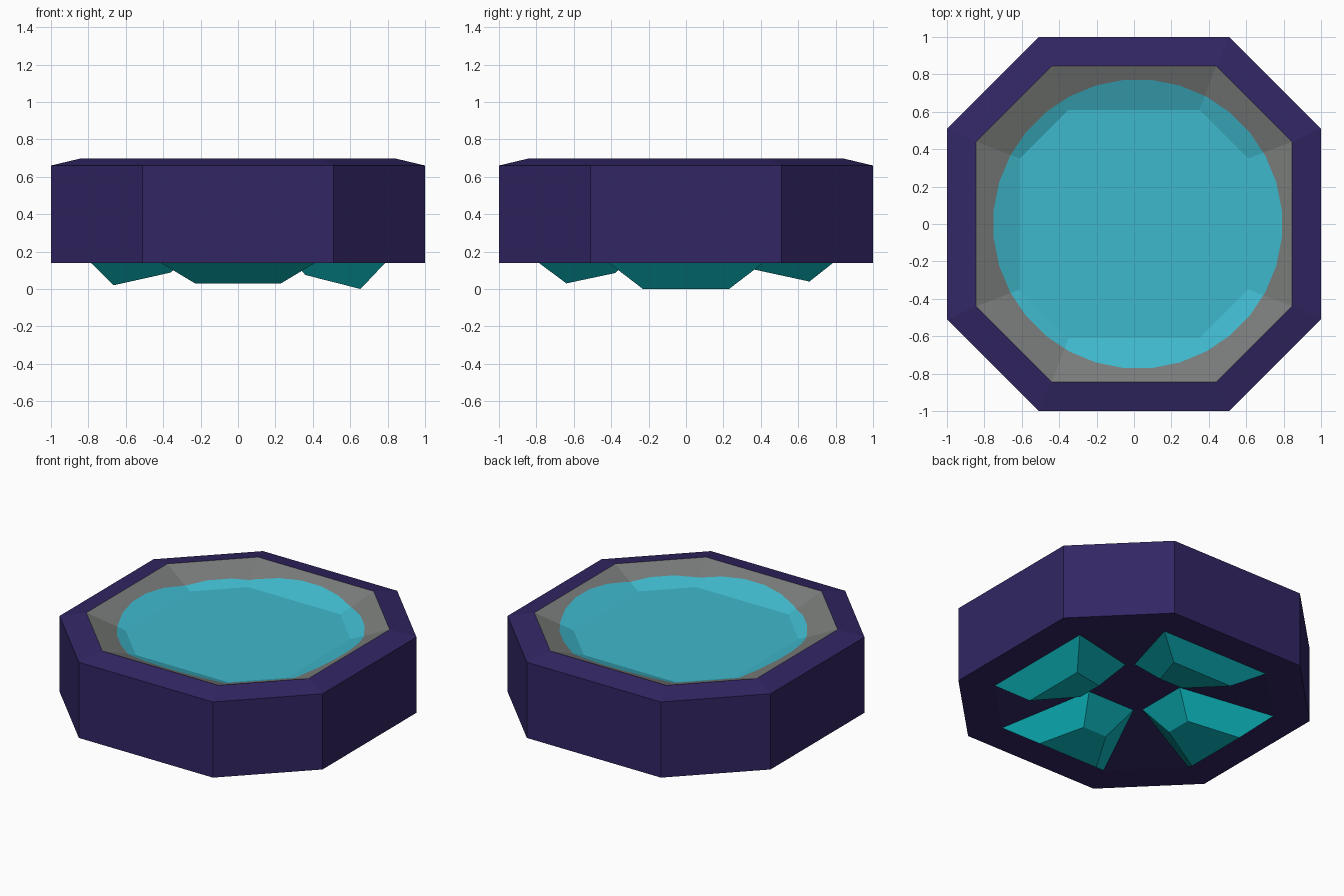
import bpy, bmesh, math
from mathutils import Vector, Matrix

if "Cube" in bpy.data.objects:
    bpy.data.objects.remove(bpy.data.objects["Cube"])


def mat(name, rgb):
    m = bpy.data.materials.new(name)
    lin = [(c / 255 / 12.92) if c < 11 else ((c / 255 + 0.055) / 1.055) ** 2.4 for c in rgb]
    m.diffuse_color = (*lin, 1)
    m.use_nodes = True
    m.node_tree.nodes["Principled BSDF"].inputs["Base Color"].default_value = m.diffuse_color
    return m


purple = mat("dark_purple", (50, 38, 100))
grey = mat("stone_grey", (121, 124, 122))
water = mat("water_blue", (63, 184, 204))
teal = mat("foot_teal", (12, 183, 190))


def finish(bm, name, mats):
    bmesh.ops.recalc_face_normals(bm, faces=bm.faces[:])
    me = bpy.data.meshes.new(name)
    bm.to_mesh(me)
    bm.free()
    for m in mats:
        me.materials.append(m)
    ob = bpy.data.objects.new(name, me)
    bpy.context.collection.objects.link(ob)
    return ob


def octagon(bm, a, b, z):
    pts = [(a, -b), (a, b), (b, a), (-b, a), (-a, b), (-a, -b), (-b, -a), (b, -a)]
    return [bm.verts.new((x, y, z)) for x, y in pts]


# Octagonal basin: underside hollow, outer wall, sloped rim, bowl
bm = bmesh.new()
profile = [(0.22, 0.18, 0.238), (0.787, 0.413, 0.14), (1.0, 0.51, 0.14),
           (1.0, 0.51, 0.66), (0.845, 0.44, 0.697), (0.61, 0.35, 0.604)]
rings = [octagon(bm, *p) for p in profile]
for k in range(len(rings) - 1):
    lo, hi = rings[k], rings[k + 1]
    for i in range(8):
        j = (i + 1) % 8
        f = bm.faces.new((lo[i], lo[j], hi[j], hi[i]))
        f.material_index = 1 if k == 4 else 0
bm.faces.new(rings[0])
bm.faces.new(rings[-1]).material_index = 1
bmesh.ops.recalc_face_normals(bm, faces=bm.faces[:])

# Round blue pool: slice the bowl along tangents of a circle, colour the inside
centre, radius, n = Vector((0.02, 0, 0)), 0.77, 32
dirs = [Vector((math.cos(2 * math.pi * i / n), math.sin(2 * math.pi * i / n), 0)) for i in range(n)]
for d in dirs:
    bowl = [f for f in bm.faces if f.material_index == 1]
    geom = list({e for f in bowl for e in f.edges} | {v for f in bowl for v in f.verts}) + bowl
    bmesh.ops.bisect_plane(bm, geom=geom, dist=1e-5, plane_co=centre + d * radius, plane_no=d)
for f in bm.faces:
    if f.material_index == 1:
        c = f.calc_center_median() - centre
        if all(c.dot(d) < radius for d in dirs):
            f.material_index = 2
finish(bm, "basin", [purple, grey, water])


# Four wedge feet rising into the hollow: outer and inner bottom edges as (r, z)
feet = [("right_foot", 0, (0.655, 0.0), (0.36, 0.075)),
        ("back_foot", 90, (0.66, 0.04), (0.36, 0.105)),
        ("left_foot", 180, (0.665, 0.02), (0.36, 0.088)),
        ("front_foot", 270, (0.64, 0.03), (0.38, 0.085))]
for name, ang, (ro, zo), (ri, zi) in feet:
    bm = bmesh.new()
    rows = [(0.22, 0.18, 0.238), (0.787, 0.413, 0.14), (ro, 0.23, zo), (ri, 0.09, zi)]
    pairs = [(bm.verts.new((r, -h, z)), bm.verts.new((r, h, z))) for r, h, z in rows]
    for k in range(1, 4):
        a, b = pairs[k], pairs[(k + 1) % 4]
        bm.faces.new((a[0], a[1], b[1], b[0]))
    for s in (0, 1):
        bm.faces.new([p[s] for p in pairs])
    bm.faces.new((pairs[0][0], pairs[0][1], pairs[1][1], pairs[1][0]))
    bmesh.ops.rotate(bm, verts=bm.verts[:], cent=(0, 0, 0),
                     matrix=Matrix.Rotation(math.radians(ang), 3, 'Z'))
    finish(bm, name, [teal])
